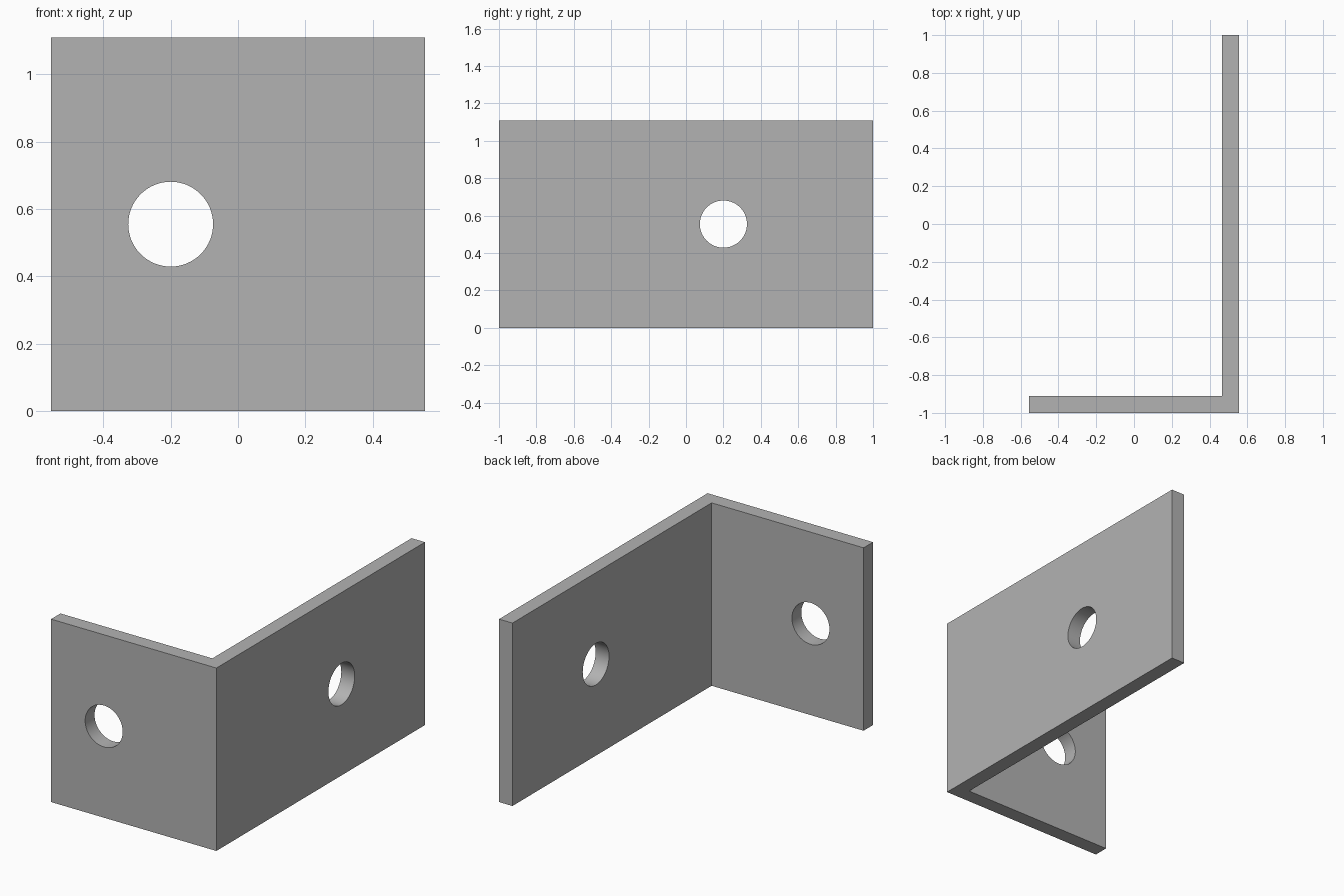
import bpy
import bmesh
from math import radians

cube = bpy.data.objects.get("Cube")
if cube:
    bpy.data.objects.remove(cube, do_unlink=True)

HALF_WIDTH, HALF_LENGTH = 0.555, 1.0
HEIGHT, THICK = 1.11, 0.09
HOLE_RADIUS = 0.126

grey = bpy.data.materials.new("plain grey")
grey.use_nodes = True
grey.diffuse_color = (0.45, 0.45, 0.45, 1)
grey.node_tree.nodes["Principled BSDF"].inputs["Base Color"].default_value = grey.diffuse_color

# L-shaped plan, extruded upwards
w, l = HALF_WIDTH, HALF_LENGTH
plan = [(-w, -l), (w, -l), (w, l), (w - THICK, l), (w - THICK, THICK - l), (-w, THICK - l)]
bm = bmesh.new()
base = bm.faces.new([bm.verts.new((x, y, 0)) for x, y in plan])
top = bmesh.ops.extrude_face_region(bm, geom=[base])["geom"]
bmesh.ops.translate(bm, vec=(0, 0, HEIGHT), verts=[v for v in top if isinstance(v, bmesh.types.BMVert)])
bmesh.ops.recalc_face_normals(bm, faces=bm.faces)
mesh = bpy.data.meshes.new("angle_bracket")
bm.to_mesh(mesh)
bm.free()
mesh.materials.append(grey)
bracket = bpy.data.objects.new("angle_bracket", mesh)
bpy.context.collection.objects.link(bracket)


def drill(name, location, rotation):
    """Cut one round bolt hole through the bracket."""
    bpy.ops.mesh.primitive_cylinder_add(vertices=64, radius=HOLE_RADIUS, depth=THICK * 4,
                                        location=location, rotation=rotation)
    cutter = bpy.context.object
    cutter.name = name
    cutter.hide_render = True
    cutter.data.materials.append(grey)
    mod = bracket.modifiers.new(name, 'BOOLEAN')
    mod.operation = 'DIFFERENCE'
    mod.solver = 'EXACT'
    mod.object = cutter
    bpy.context.view_layer.objects.active = bracket
    bpy.ops.object.modifier_apply(modifier=name)
    bpy.data.objects.remove(cutter, do_unlink=True)


# One hole in each plate
drill("front_hole", (-0.2, THICK / 2 - l, HEIGHT / 2), (radians(90), 0, 0))
drill("side_hole", (w - THICK / 2, 0.2, HEIGHT / 2), (0, radians(90), 0))

# Smooth hole walls, sharp plate edges
bpy.ops.object.select_all(action='DESELECT')
bracket.select_set(True)
bpy.context.view_layer.objects.active = bracket
bpy.ops.object.shade_smooth_by_angle(angle=radians(30))
